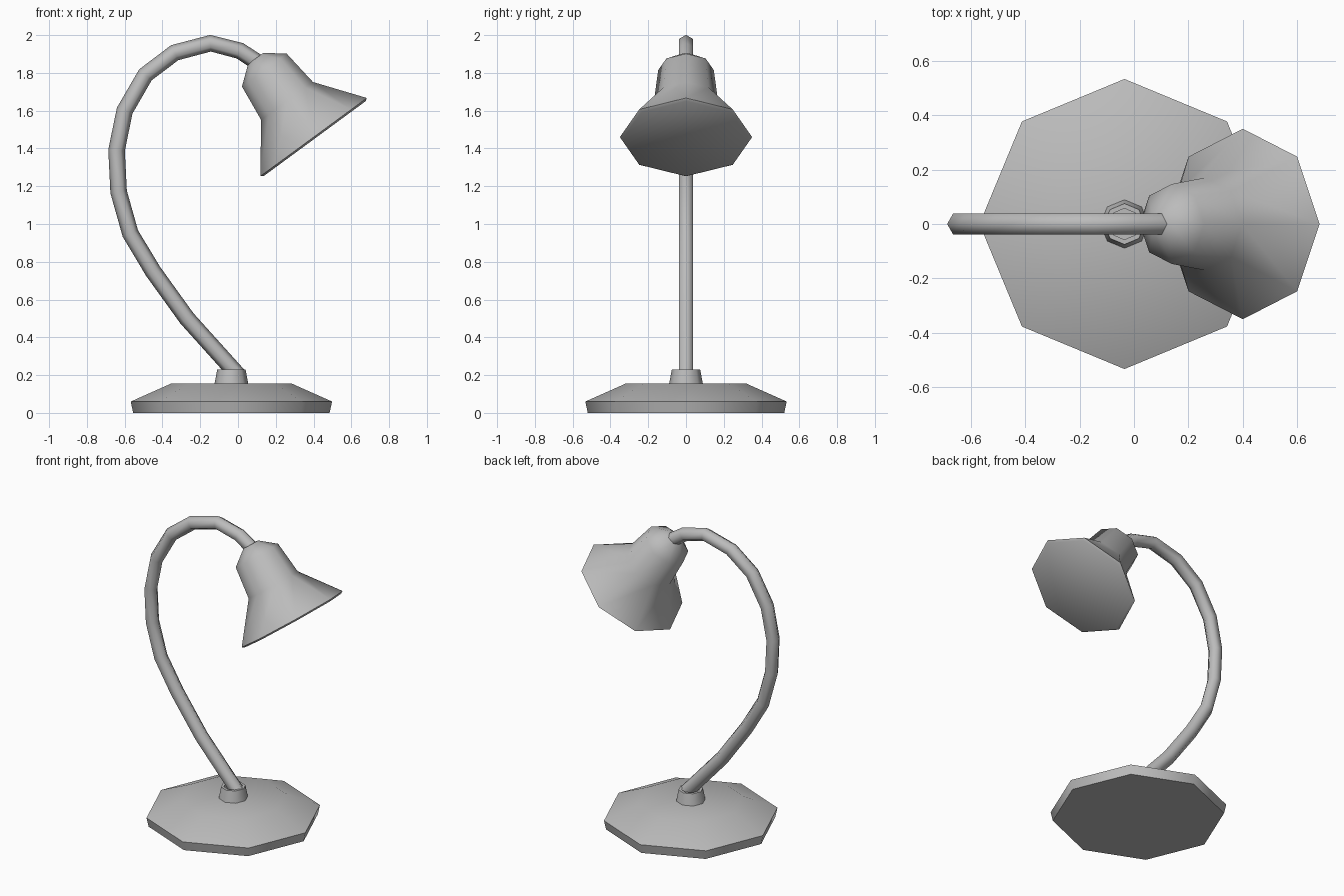
import bpy, bmesh, math
from mathutils import Vector, Matrix

if "Cube" in bpy.data.objects:
    bpy.data.objects.remove(bpy.data.objects["Cube"])

grey = bpy.data.materials.new("lamp grey")
grey.use_nodes = True
colour = (0.5, 0.5, 0.5, 1)
grey.diffuse_color = colour
grey.node_tree.nodes["Principled BSDF"].inputs["Base Color"].default_value = colour


def loft(name, rings, angle):
    """Skin a list of point rings and cap both ends."""
    bm = bmesh.new()
    loops = [[bm.verts.new(p) for p in ring] for ring in rings]
    n = len(loops[0])
    for a, b in zip(loops, loops[1:]):
        for i in range(n):
            j = (i + 1) % n
            bm.faces.new((a[i], a[j], b[j], b[i]))
    bm.faces.new(loops[0][::-1])
    bm.faces.new(loops[-1])
    bmesh.ops.recalc_face_normals(bm, faces=bm.faces)
    mesh = bpy.data.meshes.new(name)
    bm.to_mesh(mesh)
    bm.free()
    mesh.materials.append(grey)
    ob = bpy.data.objects.new(name, mesh)
    bpy.context.collection.objects.link(ob)
    bpy.ops.object.select_all(action='DESELECT')
    ob.select_set(True)
    bpy.context.view_layer.objects.active = ob
    bpy.ops.object.shade_smooth_by_angle(angle=math.radians(angle))
    return ob


def lathe(name, profile, origin, tilt=0, angle=50, sides=8):
    """Turn a (radius, height) profile about an axis tilted in the xz plane."""
    frame = Matrix.Translation(origin) @ Matrix.Rotation(tilt, 4, 'Y')
    turns = [math.tau * i / sides for i in range(sides)]
    rings = [[frame @ Vector((r * math.cos(t), r * math.sin(t), h)) for t in turns]
             for r, h in profile]
    return loft(name, rings, angle)


# Weighted foot and the hollow collar that holds the arm
lathe("base", [(0.52, 0), (0.533, 0.06), (0.32, 0.155)], (-0.035, 0, 0))
lathe("collar", [(0.09, 0.15), (0.075, 0.23), (0.057, 0.23), (0.057, 0.16)],
      (-0.035, 0, 0))

# Bell-shaped shade, tilted, with a closed mouth
lathe("shade", [(0.335, -0.01), (0.35, 0), (0.17, 0.237), (0.147, 0.44), (0.05, 0.517)],
      (0.4, 0, 1.46), tilt=-math.atan2(0.415, 0.565))

# Six-sided gooseneck arm swept along a path in the xz plane
path = [Vector((x, 0, z)) for x, z in [
    (0.0, 0.2), (-0.27, 0.5), (-0.45, 0.75), (-0.57, 0.95), (-0.632, 1.17),
    (-0.643, 1.39), (-0.6, 1.6), (-0.49, 1.79), (-0.335, 1.907),
    (-0.145, 1.957), (0.01, 1.917), (0.12, 1.845)]]
rings = []
for i, p in enumerate(path):
    along = (path[min(i + 1, len(path) - 1)] - path[max(i - 1, 0)]).normalized()
    across = along.cross(Vector((0, 1, 0)))
    rings.append([p + 0.044 * (across * math.cos(t) + Vector((0, math.sin(t), 0)))
                  for t in (math.tau * k / 6 for k in range(6))])
loft("arm", rings, 65)
